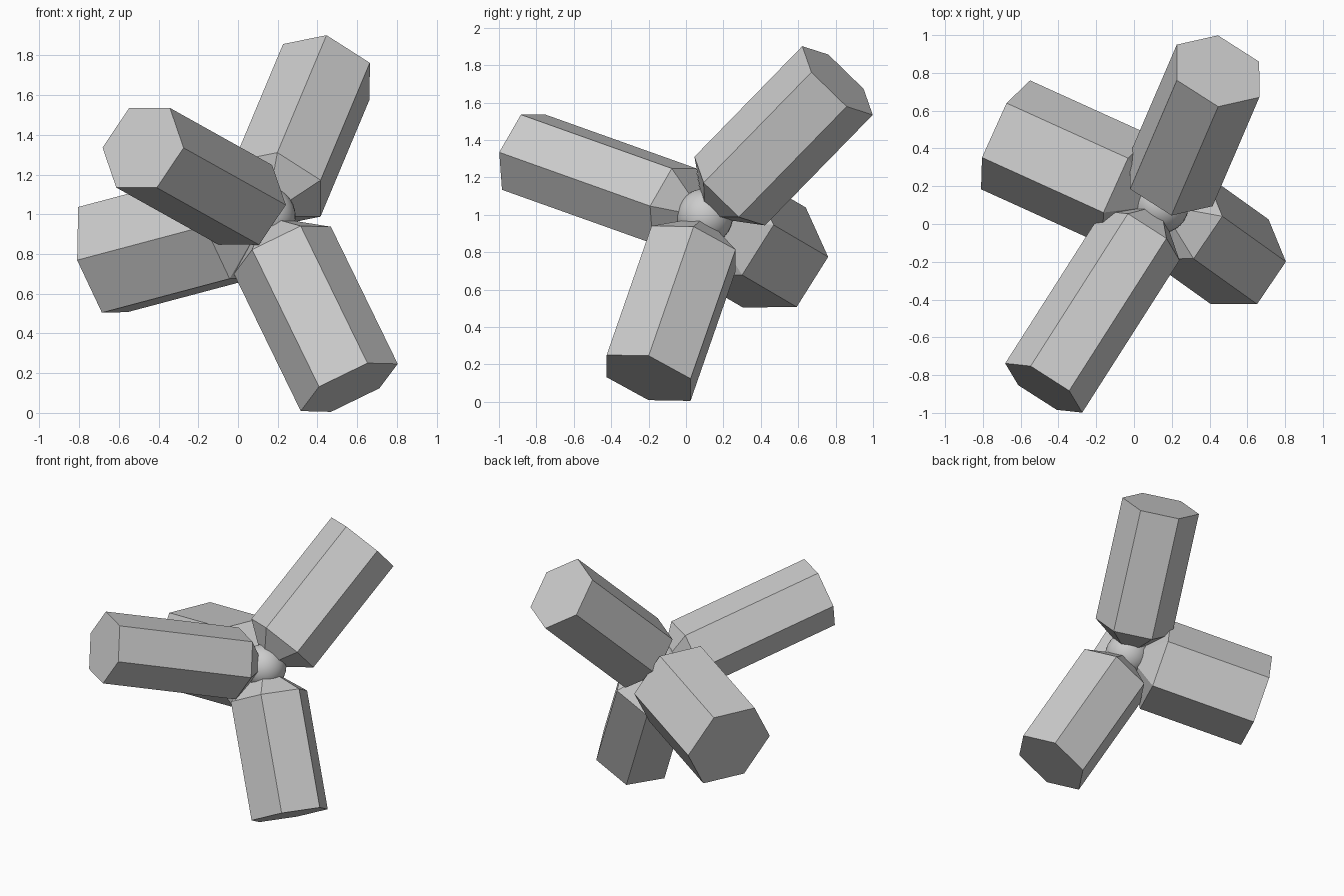
import bpy
import bmesh
import math
from mathutils import Vector, Matrix

cube = bpy.data.objects.get("Cube")
if cube:
    bpy.data.objects.remove(cube, do_unlink=True)

HUB = Vector((0.14, 0.10, 0.99))
HUB_RADIUS = 0.15
TAPER = 0.2      # distance from the hub centre to the full-width section
SIDES = 6

grey = bpy.data.materials.new("plain_grey")
grey.use_nodes = True
colour = (0.6, 0.6, 0.6, 1)
grey.diffuse_color = colour
grey.node_tree.nodes["Principled BSDF"].inputs["Base Color"].default_value = colour


def add_arm(name, end, corner):
    """Pencil-shaped prism: tip at the hub, flat cap centred on end."""
    end, corner = Vector(end), Vector(corner)
    axis = (end - HUB).normalized()
    spoke = corner - end
    radius = spoke.length
    spoke = (spoke - axis * spoke.dot(axis)).normalized() * radius

    bm = bmesh.new()
    tip = bm.verts.new(HUB)
    near, far = [], []
    for i in range(SIDES):
        offset = Matrix.Rotation(math.tau * i / SIDES, 3, axis) @ spoke
        near.append(bm.verts.new(HUB + axis * TAPER + offset))
        far.append(bm.verts.new(end + offset))
    for i in range(SIDES):
        j = (i + 1) % SIDES
        bm.faces.new((tip, near[j], near[i]))
        bm.faces.new((near[i], near[j], far[j], far[i]))
    bm.faces.new(far)
    bmesh.ops.recalc_face_normals(bm, faces=bm.faces)
    mesh = bpy.data.meshes.new(name)
    bm.to_mesh(mesh)
    bm.free()
    mesh.materials.append(grey)
    bpy.context.collection.objects.link(bpy.data.objects.new(name, mesh))


# Four arms: cap centre and one cap corner
add_arm("front_arm", (-0.478, -0.868, 1.335), (-0.275, -1.0, 1.335))
add_arm("upper_arm", (0.445, 0.81, 1.718), (0.445, 0.62, 1.90))
add_arm("lower_arm", (0.56, -0.20, 0.128), (0.805, -0.20, 0.245))
add_arm("side_arm", (-0.68, 0.472, 0.772), (-0.55, 0.76, 0.775))

# Central ball
bpy.ops.mesh.primitive_uv_sphere_add(segments=32, ring_count=16,
                                     radius=HUB_RADIUS, location=HUB)
ball = bpy.context.object
ball.name = "hub_ball"
ball.data.materials.append(grey)
bpy.ops.object.shade_smooth()
